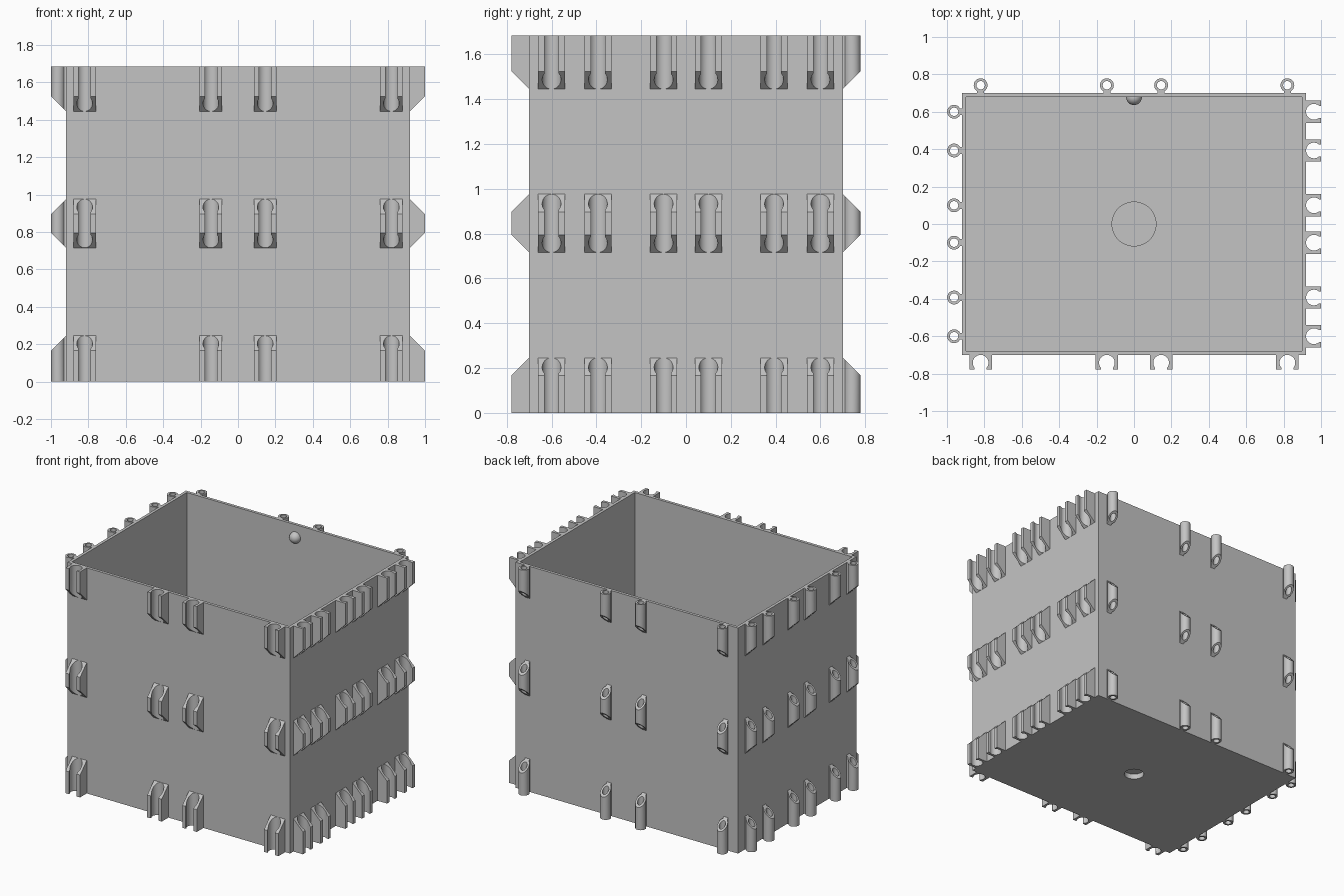
import bpy, bmesh
from math import sin, cos, pi, asin, radians
from mathutils import Matrix, Vector

cube = bpy.data.objects.get("Cube")
if cube:
    bpy.data.objects.remove(cube, do_unlink=True)

HALF_X, HALF_Y, HEIGHT = 0.92, 0.70, 1.685
WALL, FLOOR = 0.022, 0.03
REACH = 0.079          # how far the fittings stand out from a wall
SINK = -0.004          # fittings overlap the wall slightly

grey = bpy.data.materials.new("light grey")
grey.use_nodes = True
COLOUR = (0.55, 0.55, 0.55, 1)
grey.diffuse_color = COLOUR
grey.node_tree.nodes["Principled BSDF"].inputs["Base Color"].default_value = COLOUR


def make_object(name, bm):
    bmesh.ops.recalc_face_normals(bm, faces=bm.faces)
    mesh = bpy.data.meshes.new(name)
    bm.to_mesh(mesh)
    bm.free()
    mesh.materials.append(grey)
    ob = bpy.data.objects.new(name, mesh)
    bpy.context.collection.objects.link(ob)
    return ob


def activate(ob):
    bpy.ops.object.select_all(action='DESELECT')
    ob.select_set(True)
    bpy.context.view_layer.objects.active = ob


def box(name, hx, hy, z0, z1):
    bm = bmesh.new()
    bmesh.ops.create_cube(bm, size=1, matrix=Matrix.Translation((0, 0, (z0 + z1) / 2))
                          @ Matrix.Diagonal((2 * hx, 2 * hy, z1 - z0, 1)))
    return make_object(name, bm)


def cylinder(name, r, z0, z1):
    bm = bmesh.new()
    bmesh.ops.create_cone(bm, cap_ends=True, segments=48, radius1=r, radius2=r, depth=z1 - z0,
                          matrix=Matrix.Translation((0, 0, (z0 + z1) / 2)))
    return make_object(name, bm)


def combine(ob, other, operation):
    other.hide_render = True
    mod = ob.modifiers.new(operation, 'BOOLEAN')
    mod.operation, mod.object, mod.solver = operation, other, 'EXACT'
    activate(ob)
    bpy.ops.object.modifier_apply(modifier=mod.name)
    bpy.data.objects.remove(other, do_unlink=True)


def smooth(ob):
    activate(ob)
    bpy.ops.object.shade_smooth_by_angle(angle=radians(35))


# Open container with a round boss inside and a blind recess underneath
body = box("container", HALF_X, HALF_Y, 0, HEIGHT)
combine(body, box("cavity", HALF_X - WALL, HALF_Y - WALL, FLOOR, HEIGHT + 0.2), 'DIFFERENCE')
combine(body, cylinder("boss", 0.12, 0.01, 0.06), 'UNION')
combine(body, cylinder("recess", 0.07, -0.1, 0.04), 'DIFFERENCE')
smooth(body)

# Small round bump inside the back wall, kept within the wall thickness
bm = bmesh.new()
bmesh.ops.create_uvsphere(bm, u_segments=32, v_segments=16, radius=0.042)
cut = bmesh.ops.bisect_plane(bm, geom=bm.verts[:] + bm.edges[:] + bm.faces[:],
                             plane_co=(0, 0.01, 0), plane_no=(0, 1, 0), clear_outer=True)
bmesh.ops.holes_fill(bm, edges=[e for e in bm.edges if e.is_boundary])
bump = make_object("inner_bump", bm)
bump.location = (0, HALF_Y - WALL, 1.59)
smooth(bump)


# Fitting profiles: (distance out from the wall, offset along the wall)
def channel_profile():
    r, centre, half, slot = 0.042, 0.042, 0.06, 0.032
    start, n = asin(slot / r), 28
    groove = []
    for i in range(n + 1):
        a = -start - (2 * pi - 2 * start) * i / n
        groove.append((centre + r * cos(a), r * sin(a)))
    return ([(SINK, -half), (REACH, -half), (REACH, -slot)] + groove
            + [(REACH, slot), (REACH, half), (SINK, half)])


def tube_profiles():
    r_out, r_in, n = 0.037, 0.0225, 24
    centre = REACH - r_out
    outer, inner = [], []
    for k in range(n):
        a = 2 * pi * k / n
        inner.append((centre - r_in * cos(a), r_in * sin(a)))
        side = min(k, n - k)
        if side < 2:      # web joining the tube to the wall
            outer.append((SINK, 0.5 * r_out * (k if k < 2 else -1)))
        else:
            outer.append((centre - r_out * cos(a), r_out * sin(a)))
    return outer, inner


CHANNEL = channel_profile()
TUBE = tube_profiles()
# Each level: bottom, top, slanted bottom, slanted top
LEVELS = [(0, 0.246, 0, 1), (0.716, 0.976, 1, 1), (1.445, HEIGHT, 1, 0)]


def ring_pair(bm, profile, place, level):
    z0, z1, slant0, slant1 = level
    low = [bm.verts.new(place(d, t, z0 + slant0 * d)) for d, t in profile]
    high = [bm.verts.new(place(d, t, z1 - slant1 * d)) for d, t in profile]
    strip(bm, low, high)
    return low, high


def strip(bm, a, b):
    for i in range(len(a)):
        j = (i + 1) % len(a)
        bm.faces.new((a[i], a[j], b[j], b[i]))


def fittings(name, normal, wall, offsets, tubes):
    out = Vector(normal)
    along = Vector((0, 0, 1)).cross(out)
    bm = bmesh.new()
    for offset in offsets:
        def place(d, t, z):
            return out * (wall + d) + along * (offset + t) + Vector((0, 0, z))
        for level in LEVELS:
            if tubes:
                low, high = ring_pair(bm, TUBE[0], place, level)
                low_in, high_in = ring_pair(bm, TUBE[1], place, level)
                strip(bm, low, low_in)
                strip(bm, high, high_in)
            else:
                low, high = ring_pair(bm, CHANNEL, place, level)
                bm.faces.new(low)
                bm.faces.new(high)
    smooth(make_object(name, bm))


def mirrored(values):
    return [s * v for v in values for s in (-1, 1)]


# Slotted channels on the front and left, matching tubes on the back and right
across = mirrored((0.145, 0.82))
deep = mirrored((0.1, 0.393, 0.6))
fittings("front_channels", (0, -1, 0), HALF_Y, across, False)
fittings("left_channels", (1, 0, 0), HALF_X, deep, False)
fittings("back_tubes", (0, 1, 0), HALF_Y, across, True)
fittings("right_tubes", (-1, 0, 0), HALF_X, deep, True)
